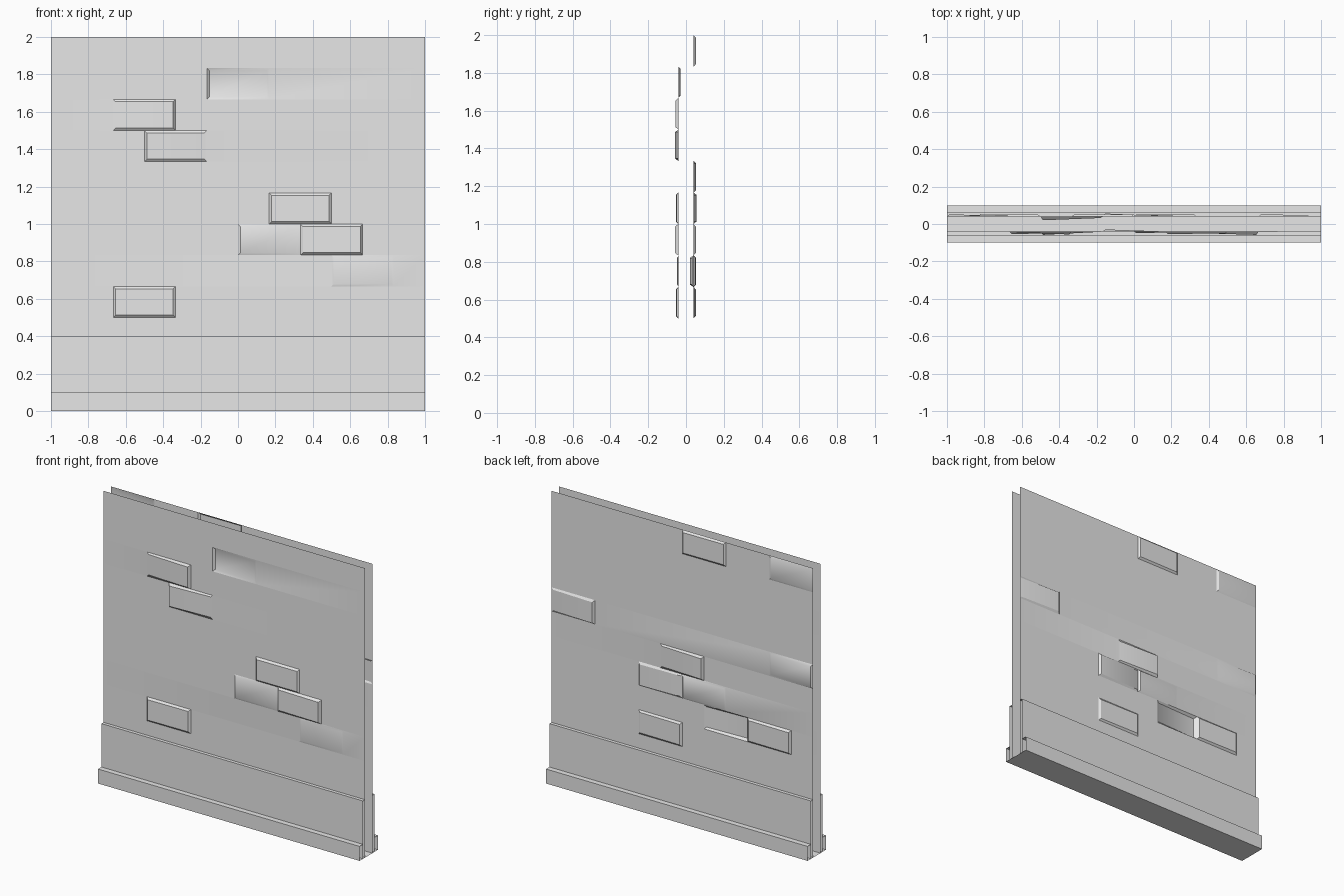
import bpy
import bmesh
import math

cube = bpy.data.objects.get("Cube")
if cube:
    bpy.data.objects.remove(cube, do_unlink=True)

ROW = 1 / 6          # brick height, also half a brick length
SHEET_Y = 0.04       # distance of each wall sheet from the centre
INSET = 0.013        # width of the sloped brick edge
BAND_Y, BAND_TOP = 0.063, 0.4
FOOT_Y, FOOT_TOP = 0.1, 0.1

grey = bpy.data.materials.new("plain_grey")
grey.use_nodes = True
grey.diffuse_color = (0.8, 0.8, 0.8, 1)
grey.node_tree.nodes["Principled BSDF"].inputs["Base Color"].default_value = (0.8, 0.8, 0.8, 1)


def finish(bm, name, smooth):
    bmesh.ops.remove_doubles(bm, verts=bm.verts, dist=0.0001)
    mesh = bpy.data.meshes.new(name)
    bm.to_mesh(mesh)
    bm.free()
    mesh.materials.append(grey)
    obj = bpy.data.objects.new(name, mesh)
    bpy.context.collection.objects.link(obj)
    if smooth:
        bpy.ops.object.select_all(action='DESELECT')
        obj.select_set(True)
        bpy.context.view_layer.objects.active = obj
        bpy.ops.object.shade_smooth_by_angle(angle=math.radians(30))


def wall_sheet(name, side, bricks):
    """Brick: row, left end in half bricks from centre, relief at -x end, relief at +x end."""
    bm = bmesh.new()

    def quad(points):
        verts = [bm.verts.new((x, side * (SHEET_Y + d), z)) for x, z, d in points]
        bm.faces.new(verts if side < 0 else verts[::-1])

    def flat(x0, x1, z0, z1):
        if x1 - x0 > 0.001:
            quad([(x0, z0, 0), (x1, z0, 0), (x1, z1, 0), (x0, z1, 0)])

    for row in range(12):
        z0, z1 = row * ROW, (row + 1) * ROW
        start = -1
        for _, col, dl, dr in sorted(b for b in bricks if b[0] == row):
            x0, x1 = col * ROW, (col + 2) * ROW
            flat(start, x0, z0, z1)
            outer = [(x0, z0, 0), (x1, z0, 0), (x1, z1, 0), (x0, z1, 0)]
            a, b, c, d = x0 + INSET, x1 - INSET, z0 + INSET, z1 - INSET
            inner = [(a, c, dl), (b, c, dr), (b, d, dr), (a, d, dl)]
            quad(inner)
            for i in range(4):
                j = (i + 1) % 4
                quad([outer[i], outer[j], inner[j], inner[i]])
            start = x1
        flat(start, 1, z0, z1)
    finish(bm, name, True)


def long_strip(name, profile):
    """Open-ended strip swept along the wall from (y, z) points."""
    bm = bmesh.new()
    for (ya, za), (yb, zb) in zip(profile, profile[1:]):
        corners = [(-1, ya, za), (-1, yb, zb), (1, yb, zb), (1, ya, za)]
        bm.faces.new([bm.verts.new(p) for p in corners])
    finish(bm, name, False)


# Brick-faced sheets, open between them
wall_sheet("front_wall", -1, [
    (10, -1, -0.011, 0.0), (9, -4, 0.003, 0.016), (8, -3, 0.018, 0.002),
    (6, 1, 0.013, 0.011), (5, 0, 0.009, 0.002), (5, 2, 0.009, 0.018),
    (4, 3, 0.007, 0.0), (3, -4, 0.013, 0.01)])
wall_sheet("back_wall", 1, [
    (11, -2, 0.01, 0.012), (11, -6, 0.002, 0.008), (7, 4, 0.014, 0.002),
    (7, -6, 0.012, 0.002), (6, -1, 0.016, 0.003), (5, 0, 0.005, 0.012),
    (5, -2, 0.002, 0.012), (4, -3, -0.02, -0.008), (4, -5, 0.014, 0.01),
    (3, 0, 0.012, 0.008)])

# Raised band along the lower wall
long_strip("front_band", [(-SHEET_Y, BAND_TOP), (-BAND_Y, BAND_TOP), (-BAND_Y, 0)])
long_strip("back_band", [(BAND_Y, 0), (BAND_Y, BAND_TOP), (SHEET_Y, BAND_TOP)])

# Foot moulding with the underside
long_strip("foot", [(-BAND_Y, FOOT_TOP), (-FOOT_Y, FOOT_TOP), (-FOOT_Y, 0),
                    (FOOT_Y, 0), (FOOT_Y, FOOT_TOP), (BAND_Y, FOOT_TOP)])
